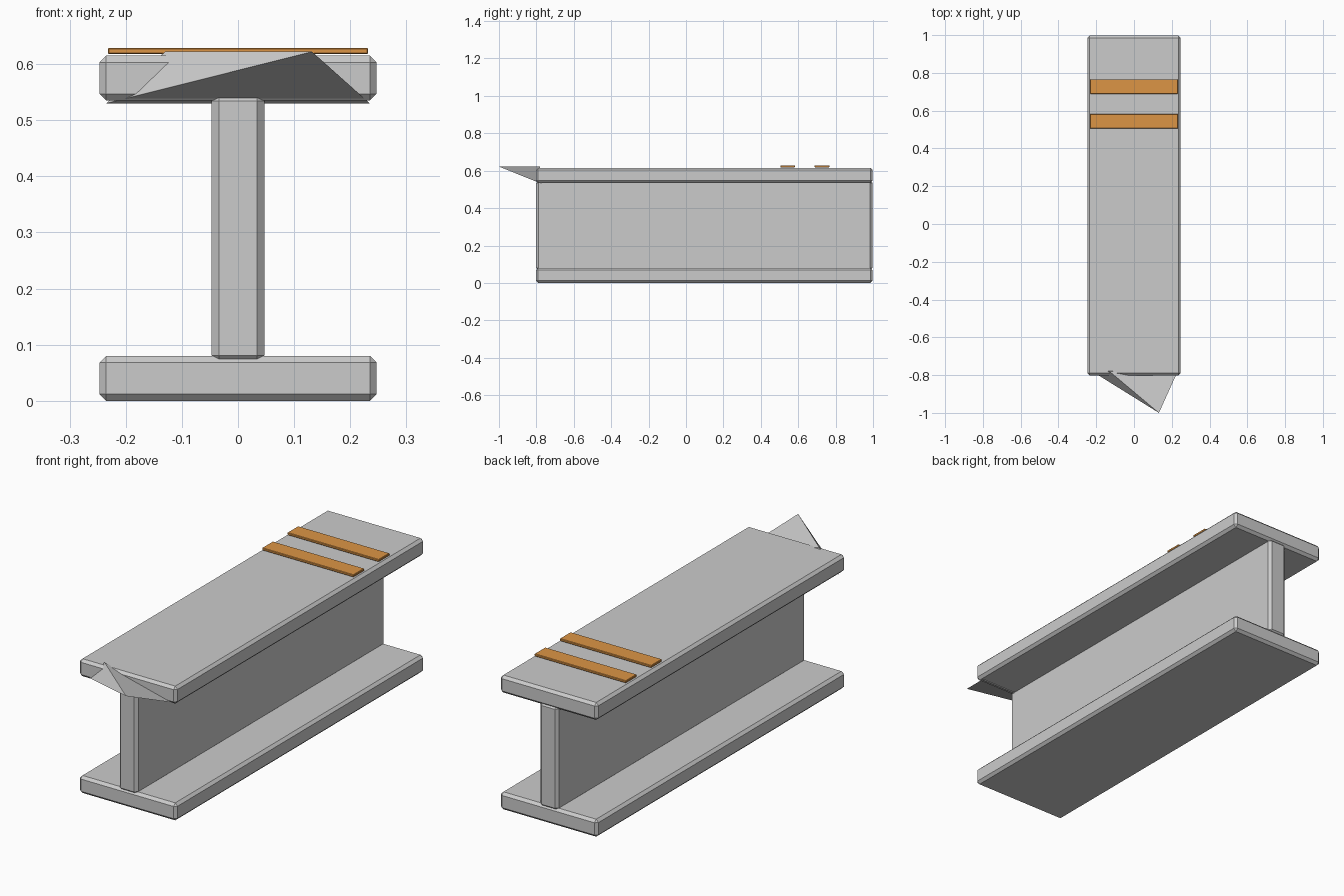
import bpy, bmesh

if "Cube" in bpy.data.objects:
    bpy.data.objects.remove(bpy.data.objects["Cube"])


def add_object(name, bm, material=None):
    mesh = bpy.data.meshes.new(name)
    bm.to_mesh(mesh)
    bm.free()
    obj = bpy.data.objects.new(name, mesh)
    bpy.context.collection.objects.link(obj)
    if material:
        mesh.materials.append(material)
    return obj


def chamfered_box(name, low, high, chamfer, material=None):
    bm = bmesh.new()
    bmesh.ops.create_cube(bm, size=1)
    for v in bm.verts:
        for i in range(3):
            v.co[i] = high[i] if v.co[i] > 0 else low[i]
    bmesh.ops.bevel(bm, geom=bm.edges[:], offset=chamfer, segments=1,
                    affect='EDGES', profile=0.5)
    bmesh.ops.recalc_face_normals(bm, faces=bm.faces)
    return add_object(name, bm, material)


orange = bpy.data.materials.new("orange_paint")
orange.diffuse_color = (0.72, 0.30, 0.06, 1)
orange.use_nodes = True
orange.node_tree.nodes["Principled BSDF"].inputs["Base Color"].default_value = orange.diffuse_color

# Beam: two flanges and the web between them
for name, z in (("bottom_flange", 0.0), ("top_flange", 0.535)):
    chamfered_box(name, (-0.247, -0.802, z), (0.247, 0.998, z + 0.08), 0.012)
chamfered_box("web", (-0.047, -0.802, 0.068), (0.047, 0.998, 0.547), 0.013)

# Painted stripes across the top flange
for i, y in enumerate((0.505, 0.688)):
    chamfered_box(f"stripe_{i + 1}", (-0.232, y, 0.618), (0.232, y + 0.078, 0.629),
                  0.002, orange)

# Torn metal shard at the front end
bm = bmesh.new()
corners = [(0.132, -1.0, 0.622), (-0.235, -0.772, 0.53),
           (0.235, -0.772, 0.53), (-0.13, -0.78, 0.622)]
tip, left, right, back = [bm.verts.new(c) for c in corners]
for tri in ((tip, left, right), (tip, back, left), (tip, right, back), (left, back, right)):
    bm.faces.new(tri)
bmesh.ops.recalc_face_normals(bm, faces=bm.faces)
add_object("torn_shard", bm)
